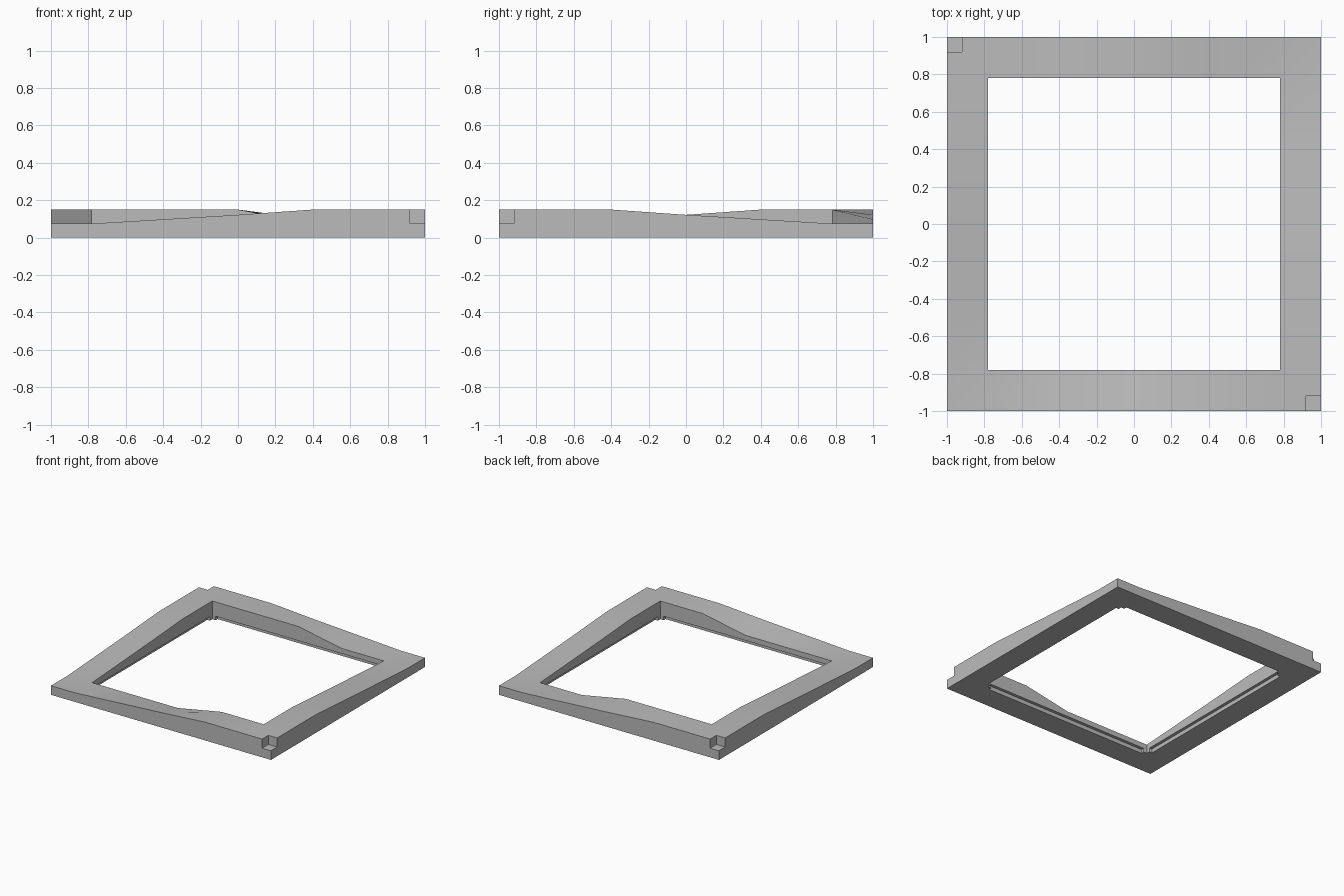
import bpy, bmesh, math
from mathutils import Matrix

cube = bpy.data.objects.get("Cube")
if cube:
    bpy.data.objects.remove(cube, do_unlink=True)

INNER = 0.78      # half width of the opening
LOW, MID, HIGH = 0.075, 0.122, 0.15

grey = bpy.data.materials.new("warm_grey")
grey.use_nodes = True
grey.diffuse_color = (0.5, 0.5, 0.5, 1)
grey.node_tree.nodes["Principled BSDF"].inputs["Base Color"].default_value = (0.5, 0.5, 0.5, 1)


def rim_height(s):
    """Height along one bar, from its low end to its high end."""
    if s <= -INNER:
        return LOW
    if s <= 0:
        return LOW + (MID - LOW) * (s + INNER) / INNER
    return min(HIGH, MID + (HIGH - MID) * s / 0.4)


def top_z(x, y):
    if abs(y) >= INNER:
        return rim_height(-x if y > 0 else x)
    return rim_height(-y if x > 0 else y)


def add_object(name, bm):
    mesh = bpy.data.meshes.new(name)
    bm.to_mesh(mesh)
    bm.free()
    obj = bpy.data.objects.new(name, mesh)
    bpy.context.collection.objects.link(obj)
    return obj


def cut_box(target, centre, size):
    """Subtract a box from the target and remove the cutter."""
    bm = bmesh.new()
    bmesh.ops.create_cube(bm, size=1, matrix=Matrix.LocRotScale(centre, None, size))
    cutter = add_object("cutter", bm)
    cutter.hide_render = True
    mod = target.modifiers.new("cut", "BOOLEAN")
    mod.operation = "DIFFERENCE"
    mod.solver = "EXACT"
    mod.object = cutter
    bpy.ops.object.modifier_apply(modifier=mod.name)
    bpy.data.objects.remove(cutter, do_unlink=True)


# Frame: ring of grid cells, extruded up to the sloping rim
steps = [-1, -INNER, -0.4, 0, 0.4, INNER, 1]
last = len(steps) - 2
bm = bmesh.new()
grid = {(i, j): bm.verts.new((x, y, 0))
        for i, x in enumerate(steps) for j, y in enumerate(steps)
        if abs(x) >= INNER or abs(y) >= INNER}
for i in range(last + 1):
    for j in range(last + 1):
        if i in (0, last) or j in (0, last):
            bm.faces.new([grid[i, j], grid[i + 1, j], grid[i + 1, j + 1], grid[i, j + 1]])
ring = bmesh.ops.extrude_face_region(bm, geom=bm.faces[:], use_keep_orig=True)
for v in ring["geom"]:
    if isinstance(v, bmesh.types.BMVert):
        v.co.z = top_z(v.co.x, v.co.y)
bmesh.ops.recalc_face_normals(bm, faces=bm.faces)
frame = add_object("square_frame", bm)
frame.data.materials.append(grey)
bpy.context.view_layer.objects.active = frame
frame.select_set(True)

# Square notches in the two high corners
for side in (1, -1):
    cut_box(frame, (side * 1.02, -side * 1.02, LOW + 0.1), (0.2, 0.2, 0.2))

# Shallow rebates under the inner edges, leaving small corner posts
for wide, long in ((1.61, 1.5), (1.5, 1.61)):
    cut_box(frame, (0, 0, -0.0175), (wide, long, 0.1))

bpy.ops.object.shade_smooth_by_angle(angle=math.radians(20))
